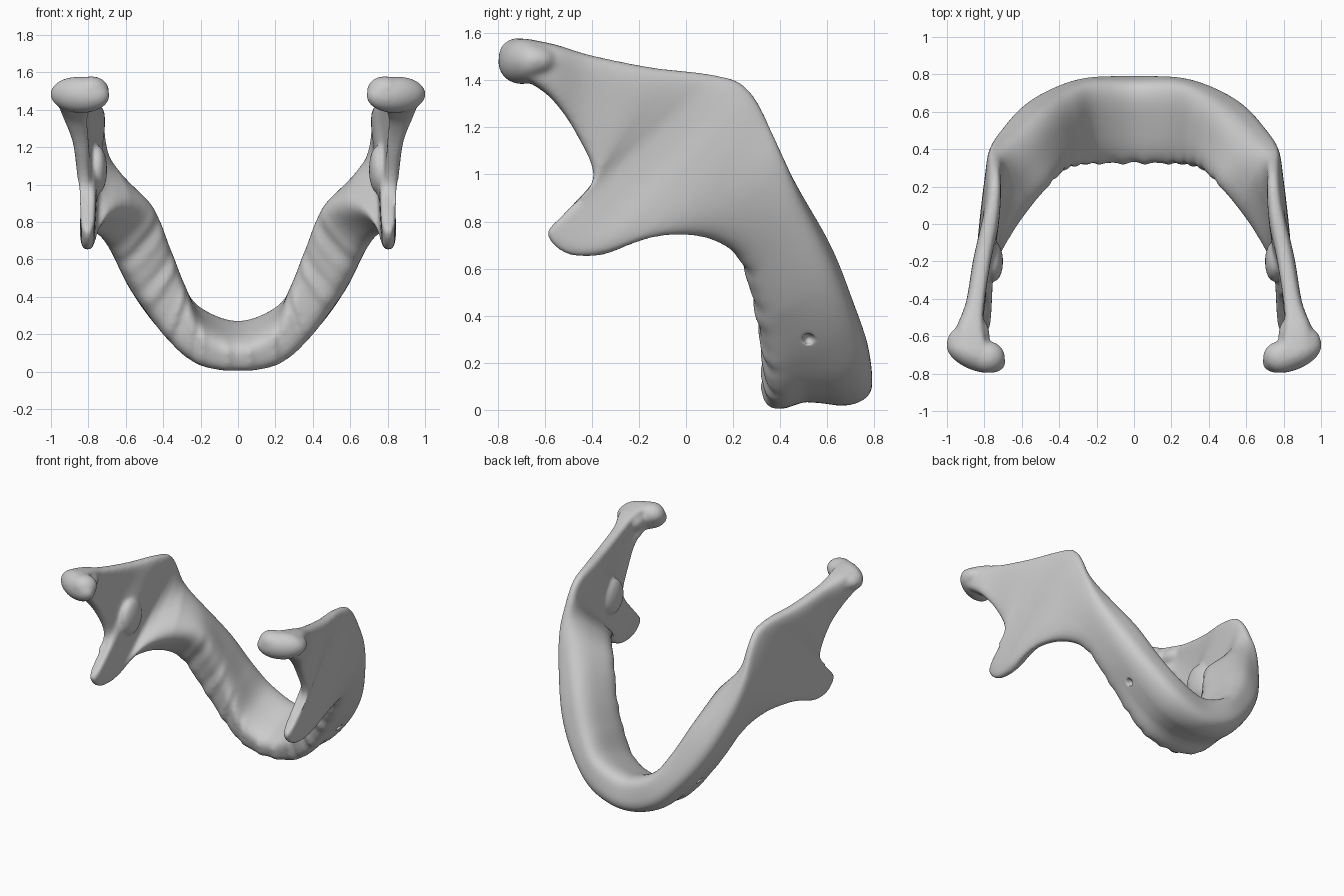
import bpy, bmesh, math
from mathutils import Vector, Matrix

if "Cube" in bpy.data.objects:
    bpy.data.objects.remove(bpy.data.objects["Cube"])

# Half-arch body sections: outer socket lip, inner socket lip, inner rim, outer rim
BODY = [
    ((0, .355, -.03), (0, .305, .15), (0, .75, .31), (0, .815, .03)),
    ((.21, .36, -.005), (.18, .30, .24), (.21, .755, .385), (.27, .80, .11)),
    ((.37, .34, .12), (.26, .30, .43), (.33, .70, .53), (.47, .745, .30)),
    ((.53, .29, .36), (.32, .28, .62), (.46, .61, .76), (.63, .65, .53)),
    ((.66, .23, .57), (.41, .18, .86), (.60, .46, 1.00), (.745, .515, .83)),
    ((.76, .10, .67), (.55, .01, .90), (.68, .36, 1.16), (.79, .43, 1.06)),
    ((.835, -.10, .69), (.66, -.17, .85), (.69, .31, 1.27), (.79, .35, 1.24)),
]
# Ramus sections: front edge (x in, x out, y, z), back edge (x in, x out, y, z)
RAMUS = [
    (.74, .86, -.33, .665, .69, .795, .285, 1.335),
    (.755, .855, -.50, .66, .685, .80, .22, 1.395),
    (.755, .855, -.59, .745, .69, .81, .13, 1.42),
    (.765, .86, -.52, .83, .70, .83, .03, 1.435),
    (.775, .865, -.395, .98, .735, .865, -.15, 1.455),
    (.78, .885, -.465, 1.17, .775, .905, -.40, 1.505),
    (.775, .94, -.57, 1.32, .775, .955, -.55, 1.55),
    (.735, .975, -.68, 1.40, .745, .965, -.67, 1.575),
]

half = [[Vector(p) for p in q] for q in BODY]
for a, b, y, z, c, d, y2, z2 in RAMUS:
    half.append([Vector((b, y, z)), Vector((a, y, z)),
                 Vector((c, y2, z2)), Vector((d, y2, z2))])
flip = [[Vector((-p.x, p.y, p.z)) for p in q] for q in half[:0:-1]]
stations = flip + half
CENTRE = len(flip)


def catmull(p0, p1, p2, p3, t):
    return 0.5 * (2 * p1 + (p2 - p0) * t + (2 * p0 - 5 * p1 + 4 * p2 - p3) * t * t
                  + (3 * p1 - p0 - 3 * p2 + p3) * t ** 3)


def quad_at(s):
    i = min(int(s), len(stations) - 2)
    idx = [max(0, min(len(stations) - 1, i + k)) for k in (-1, 0, 1, 2)]
    return [catmull(*[stations[j][c] for j in idx], s - i) for c in range(4)]


def rounded(v, e=.62):
    return math.copysign(abs(v) ** e, v)


def section(s, count=44):
    o, l, ri, ro = quad_at(s)
    d = abs(s - CENTRE)
    # gently scalloped tooth sockets along the lip
    fade = max(0, min(1, 4.6 - d))
    ripple = fade * (.006 * math.cos(d * 10) + .004 * math.sin(d * 17))
    ring = []
    for k in range(count):
        a = 2 * math.pi * k / count
        u = (rounded(math.cos(a)) + 1) / 2
        v = (rounded(math.sin(a)) + 1) / 2
        # hollow under the chin, and hollow the inner face of the ramus
        v += .2 * (1 - v) * math.exp(-((u - .35) / .22) ** 2) * max(0, 1 - d / 3)
        if d > 5:
            v *= 1 - .25 * min(1, d - 5) * 4 * u * (1 - u)
        p = o.lerp(l, v).lerp(ro.lerp(ri, v), u)
        p += (ro.lerp(ri, v) - o.lerp(l, v)).normalized() * ripple * max(0, 1 - 3 * u)
        ring.append(p)
    return ring


# Jaw arch and both rami as one loft
bm = bmesh.new()
STEPS = 12
rings = [[bm.verts.new(p) for p in section(i / STEPS)]
         for i in range((len(stations) - 1) * STEPS + 1)]
for r0, r1 in zip(rings, rings[1:]):
    for k in range(len(r0)):
        n = (k + 1) % len(r0)
        bm.faces.new((r0[k], r0[n], r1[n], r1[k]))
bm.faces.new(rings[0])
bm.faces.new(rings[-1])


def blob(target, loc, size, yaw=0, roll=0):
    m = (Matrix.Translation(loc) @ Matrix.Rotation(yaw, 4, 'Z')
         @ Matrix.Rotation(roll, 4, 'Y') @ Matrix.Diagonal((*size, 1)))
    bmesh.ops.create_uvsphere(target, u_segments=32, v_segments=20, radius=1, matrix=m)


# Condyle heads with necks, and the small tongue of bone inside each ramus
for s in (-1, 1):
    blob(bm, (s * .845, -.695, 1.48), (.168, .088, .097), s * .38, s * -.04)
    blob(bm, (s * .89, -.65, 1.485), (.115, .105, .075), s * .5)
    blob(bm, (s * .785, -.71, 1.505), (.095, .085, .075))
    blob(bm, (s * .865, -.60, 1.475), (.095, .12, .07))
    blob(bm, (s * .75, -.20, 1.08), (.05, .11, .13))
bmesh.ops.recalc_face_normals(bm, faces=bm.faces)
me = bpy.data.meshes.new("jaw_bone")
bm.to_mesh(me)
bm.free()
jaw = bpy.data.objects.new("jaw_bone", me)
bpy.context.collection.objects.link(jaw)

# Cutters for the small nerve openings near the chin
cb = bmesh.new()
for s in (-1, 1):
    blob(cb, (s * .485, .52, .30), (.05, .026, .026))
cm = bpy.data.meshes.new("opening_cutters")
cb.to_mesh(cm)
cb.free()
cutter = bpy.data.objects.new("opening_cutters", cm)
bpy.context.collection.objects.link(cutter)
cutter.hide_render = True

# Fuse, carve and soften
rem = jaw.modifiers.new("fuse", 'REMESH')
rem.mode = 'VOXEL'
rem.voxel_size = .011
rem.use_smooth_shade = True
cut = jaw.modifiers.new("openings", 'BOOLEAN')
cut.operation = 'DIFFERENCE'
cut.object = cutter
soft = jaw.modifiers.new("soften", 'SMOOTH')
soft.factor = .5
soft.iterations = 14
for obj_mesh in (me, cm):
    for poly in obj_mesh.polygons:
        poly.use_smooth = True
